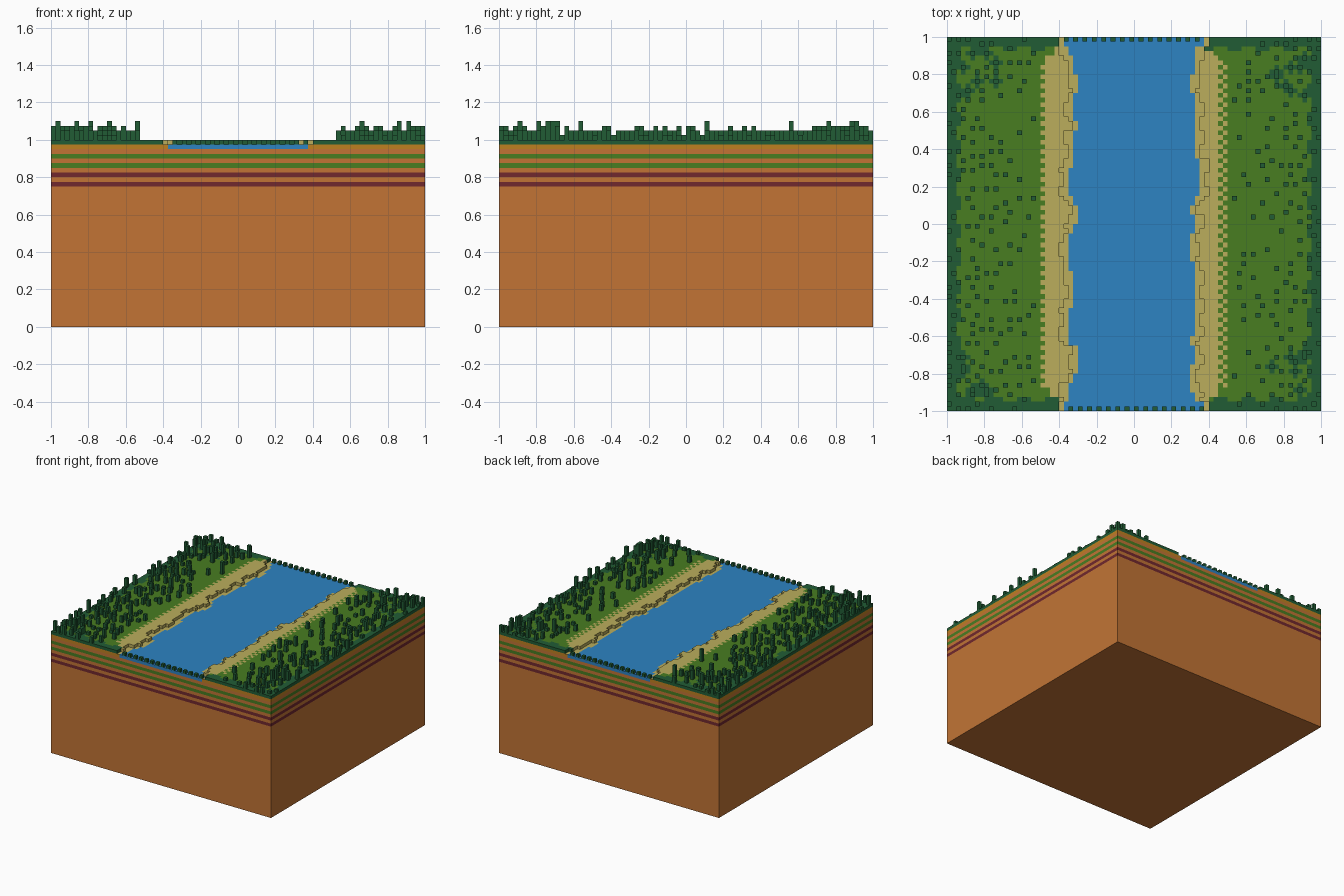
import bpy, bmesh, random
from mathutils import Matrix, Vector

random.seed(7)
if "Cube" in bpy.data.objects:
    bpy.data.objects.remove(bpy.data.objects["Cube"], do_unlink=True)

N = 80            # cells per side
V = 2 / N         # cell size
BASE, LOW, HIGH = 38, 39, 40   # heights in cells: rock top, water level, meadow level


def linear(c):
    c /= 255
    return c / 12.92 if c <= 0.04045 else ((c + 0.055) / 1.055) ** 2.4


def material(name, *rgb):
    m = bpy.data.materials.new(name)
    col = [linear(c) for c in rgb] + [1]
    m.diffuse_color = col
    m.use_nodes = True
    m.node_tree.nodes["Principled BSDF"].inputs["Base Color"].default_value = col
    return m


FOREST, GRASS, SAND, WATER, OCHRE, CLAY, MAROON = range(7)
mats = [
    material("forest green", 33, 92, 53),
    material("grass green", 72, 125, 33),
    material("sand", 187, 174, 92),
    material("river blue", 45, 131, 194),
    material("ochre soil", 191, 128, 32),
    material("orange clay", 194, 116, 53),
    material("maroon clay", 113, 40, 45),
]


def make_object(name, bm):
    mesh = bpy.data.meshes.new(name)
    bm.to_mesh(mesh)
    bm.free()
    for m in mats:
        mesh.materials.append(m)
    ob = bpy.data.objects.new(name, mesh)
    bpy.context.collection.objects.link(ob)
    return ob


def add_box(bm, x0, y0, z0, x1, y1, z1):
    lo, hi = Vector((x0, y0, z0)), Vector((x1, y1, z1))
    size = hi - lo
    bmesh.ops.create_cube(bm, size=1, matrix=Matrix.Translation((lo + hi) / 2)
                          @ Matrix.Diagonal((*size, 1)))


# Rock block: one box cut into horizontal strata, coloured by height
bm = bmesh.new()
add_box(bm, -1, -1, 0, 1, 1, BASE * V)
for k in range(30, BASE):
    bmesh.ops.bisect_plane(bm, geom=bm.verts[:] + bm.edges[:] + bm.faces[:],
                           plane_co=(0, 0, k * V), plane_no=(0, 0, 1))
strata = {30: MAROON, 32: MAROON, 34: GRASS, 36: GRASS}
for f in bm.faces:
    f.material_index = CLAY
    if abs(f.normal.z) < 0.5:
        f.material_index = strata.get(int(f.calc_center_median().z / V), CLAY)
make_object("rock_block", bm)

# River half widths in cells (10 + digit), one digit per two rows, front to back
LEFT_BANK = "5443222444433334444322344433332333223345"    # at -x
RIGHT_BANK = "5322233233333333222332344443333333223335"   # at +x

# Dark thicket spots near the four corners
thickets = set()
for sx in (0, 1):
    for sy in (0, 1):
        for _ in range(9):
            a, b = random.randint(2, 10), random.randint(3, 12)
            thickets.add((N - 1 - a if sx else a, N - 1 - b if sy else b))
thicket_ground = {(i + a, j + b) for i, j in thickets
                  for a, b in ((0, 0), (1, 0), (-1, 0), (0, 1), (0, -1))}


def column(i, j):
    """Height and colour of the ground column in cell i, j."""
    bank = RIGHT_BANK if i >= N // 2 else LEFT_BANK
    d = i - N // 2 if i >= N // 2 else N // 2 - 1 - i      # cells from the centre line
    edge = 10 + int(bank[j // 2])
    end = min(j, N - 1 - j)
    if d < edge:
        return LOW, WATER
    if d < edge + 1 + (j // 3) % 2:
        return LOW, SAND
    rim_y = 2 + (i * 7 // 3 + j // 40) % 2
    rim_x = 2 + (j * 5 // 3) % 2
    if (end < rim_y and d > 14) or N // 2 - 1 - d < rim_x:
        return HIGH, FOREST
    sand_end = 19 + (j % 2) - max(0, 5 - end)
    if d < sand_end and not (d == 18 and i >= N // 2 and j % 2):
        return HIGH, SAND
    return HIGH, FOREST if (i, j) in thicket_ground else GRASS


ground = {(i, j): column(i, j) for i in range(N) for j in range(N)}

# Ground cover: stepped surface of meadow, beaches and river
bm = bmesh.new()


def quad(points, mat):
    f = bm.faces.new([bm.verts.new((x * V - 1, y * V - 1, z * V)) for x, y, z in points])
    f.material_index = mat


for (i, j), (h, mat) in ground.items():
    quad([(i, j, h), (i + 1, j, h), (i + 1, j + 1, h), (i, j + 1, h)], mat)
    # each side: neighbour offset and the two bottom corners, counter-clockwise
    for di, dj, a, b in ((0, -1, (0, 0), (1, 0)), (1, 0, (1, 0), (1, 1)),
                         (0, 1, (1, 1), (0, 1)), (-1, 0, (0, 1), (0, 0))):
        other = ground.get((i + di, j + dj), (BASE, 0))[0]
        for k in range(other, h):
            side = OCHRE if k == BASE and mat != WATER else mat
            p, q = (i + a[0], j + a[1]), (i + b[0], j + b[1])
            quad([(*p, k), (*q, k), (*q, k + 1), (*p, k + 1)], side)
bmesh.ops.remove_doubles(bm, verts=bm.verts[:], dist=V / 100)
make_object("ground_cover", bm)


def add_column(bm, i, j, z, h):
    add_box(bm, i * V - 1, j * V - 1, z * V, (i + 1) * V - 1, (j + 1) * V - 1, (z + h) * V)


# Trees: one-cell columns, denser towards the outer edges, never touching
bm = bmesh.new()
planted = {}
for i, j in sorted(thickets):
    if ground[i, j][0] == HIGH:
        planted[i, j] = random.choice((2, 2, 2, 3, 3, 4))
cells = [c for c in ground if ground[c][0] == HIGH and ground[c][1] != SAND]
random.shuffle(cells)
for i, j in cells:
    d = abs(i + 0.5 - N / 2)
    end = min(j, N - 1 - j)
    chance = 0.04 + 0.22 * max(0, d - 21) / 18 + (0.08 if end < 12 else 0)
    crowded = any((i + a, j + b) in planted for a in (-1, 0, 1) for b in (-1, 0, 1))
    if d > 21 and not crowded and random.random() < chance:
        planted[i, j] = random.choices((1, 2, 3, 4), (30, 56, 12, 2))[0]
for (i, j), h in planted.items():
    add_column(bm, i, j, HIGH, h)
make_object("trees", bm)

# River posts: alternating blocks across both open ends of the river
bm = bmesh.new()
for j in (0, N - 1):
    for i in range(j % 2, N, 2):
        if ground[i, j][1] == WATER:
            add_column(bm, i, j, LOW, 1)
make_object("river_posts", bm)
